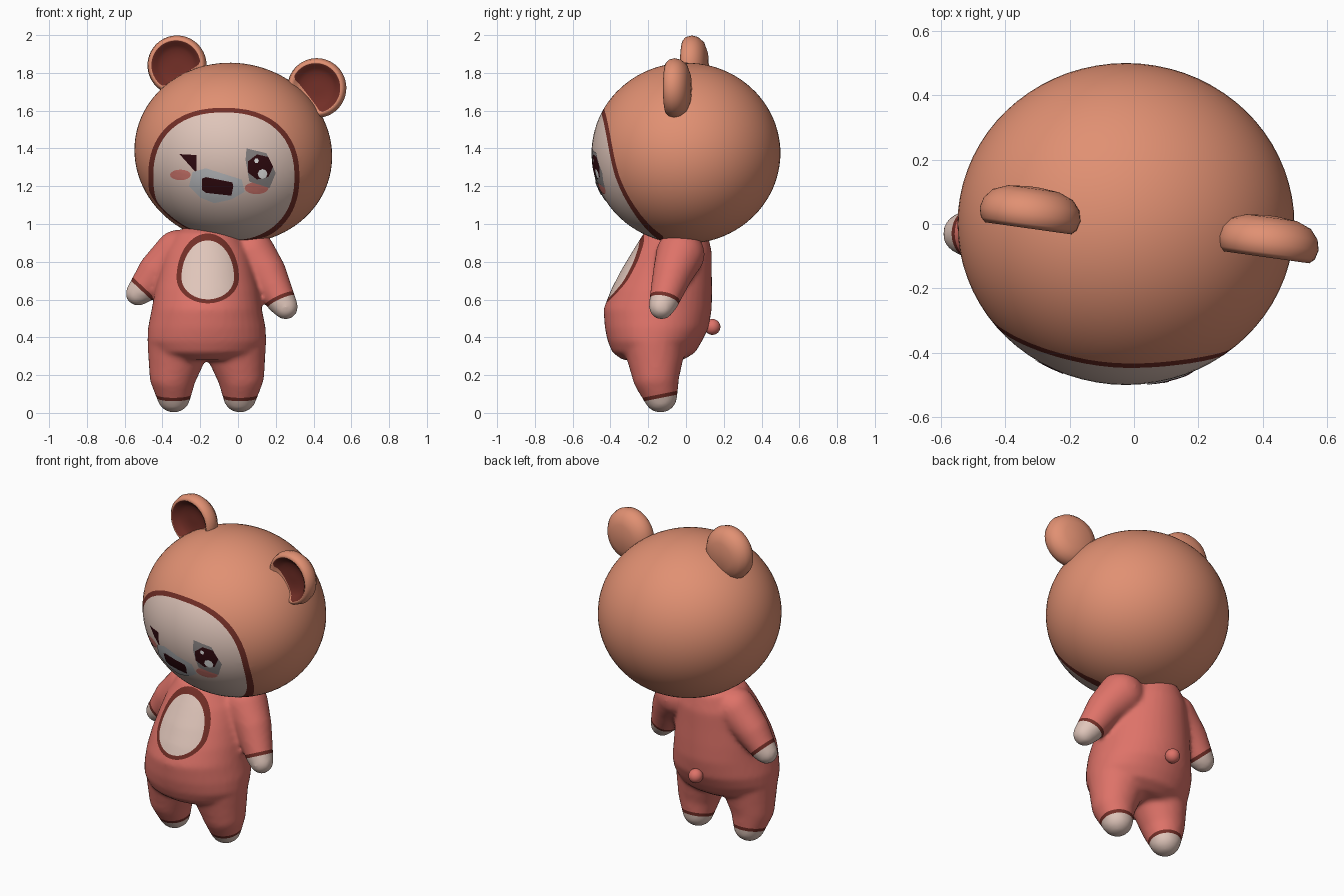
import bpy, bmesh, math
from mathutils import Matrix, Vector
from mathutils.bvhtree import BVHTree

cube = bpy.data.objects.get("Cube")
if cube:
    bpy.data.objects.remove(cube)

COLOURS = {
    "fur": (0.75, 0.28, 0.17), "suit": (0.73, 0.17, 0.14),
    "skin": (0.74, 0.56, 0.49), "trim": (0.17, 0.028, 0.02),
    "dark": (0.03, 0.003, 0.005), "blush": (0.65, 0.19, 0.16),
    "muzzle_grey": (0.50, 0.51, 0.53), "eye_grey": (0.25, 0.23, 0.23),
    "white": (0.85, 0.85, 0.85),
}
NAMES = list(COLOURS)
MATS = []
for name, rgb in COLOURS.items():
    m = bpy.data.materials.new(name)
    m.use_nodes = True
    m.diffuse_color = (*rgb, 1)
    bsdf = next(n for n in m.node_tree.nodes if n.type == 'BSDF_PRINCIPLED')
    bsdf.inputs["Base Color"].default_value = (*rgb, 1)
    bsdf.inputs["Roughness"].default_value = 0.8
    MATS.append(m)


def finish(bm, name, colour=None):
    """Turn a bmesh into a smooth object; colour paints all of its faces."""
    if colour:
        for f in bm.faces:
            f.material_index = NAMES.index(colour)
    me = bpy.data.meshes.new(name)
    bm.to_mesh(me)
    bm.free()
    for m in MATS:
        me.materials.append(m)
    me.shade_smooth()
    ob = bpy.data.objects.new(name, me)
    bpy.context.collection.objects.link(ob)
    return ob


def loft(bm, rings):
    """Join rings of points with quads and cap both ends."""
    vs = [[bm.verts.new(p) for p in ring] for ring in rings]
    n = len(vs[0])
    for a, b in zip(vs, vs[1:]):
        for i in range(n):
            j = (i + 1) % n
            bm.faces.new((a[i], a[j], b[j], b[i]))
    return vs


def cut(bm, inside, colour):
    """Cut the mesh along inside(p) = 0 and colour the negative side."""
    val = {v: inside(v.co) for v in bm.verts}
    fresh = []
    for e in [e for e in bm.edges if (val[e.verts[0]] < 0) != (val[e.verts[1]] < 0)]:
        a, b = e.verts
        t = val[a] / (val[a] - val[b])
        v = bmesh.utils.edge_split(e, a, min(max(t, 0.02), 0.98))[1]
        val[v] = 0
        fresh.append(v)
    if fresh:
        bmesh.ops.connect_verts(bm, verts=fresh)
    for f in bm.faces:
        if sum(val[v] for v in f.verts) < 0:
            f.material_index = NAMES.index(colour)


def circle(n):
    return [(math.cos(math.tau * i / n), math.sin(math.tau * i / n)) for i in range(n)]


# Head with bordered face
HEAD = Vector((-0.025, 0, 1.375))
bm = bmesh.new()
bmesh.ops.create_uvsphere(
    bm, u_segments=72, v_segments=48, radius=1,
    matrix=Matrix.Translation(HEAD) @ Matrix.Rotation(0.19, 4, 'Y')
    @ Matrix.Diagonal((0.525, 0.5, 0.477, 1)))
surface = BVHTree.FromBMesh(bm)


def face_area(p, margin=0):
    u, v = abs(p.x + 0.075) / 0.40, abs(p.z - 1.25) / 0.365
    d = ((u ** 2.3 + v ** 2.3) ** (1 / 2.3) - 1) * 0.38
    return max(d, p.y + 0.12) + margin


cut(bm, face_area, "trim")
cut(bm, lambda p: face_area(p, 0.025), "skin")
finish(bm, "head")


# Painted face details: thin plates that follow the head
def plate(name, colour, outline, lift):
    pts = []
    for (ax, az), (bx, bz) in zip(outline, outline[1:] + outline[:1]):
        pts += [(ax, az), ((ax + bx) / 2, (az + bz) / 2)]
    cx = sum(p[0] for p in pts) / len(pts)
    cz = sum(p[1] for p in pts) / len(pts)
    rings = []
    for s in (0.25, 0.5, 0.75, 1):
        ring = []
        for x, z in pts:
            x, z = cx + (x - cx) * s, cz + (z - cz) * s
            hit = surface.ray_cast(Vector((x, -2, z)), Vector((0, 1, 0)))[0]
            ring.append((x, hit.y - lift, z))
        rings.append(ring)
    bm = bmesh.new()
    vs = loft(bm, rings)
    bm.faces.new(vs[0])
    bm.normal_update()
    for f in bm.faces:
        if f.normal.y > 0:
            f.normal_flip()
    finish(bm, name, colour)


def oval(x, z, rx, rz, n=16):
    return [(x + rx * c, z + rz * s) for c, s in circle(n)]


plate("right_wink", "dark", [(-0.31, 1.37), (-0.22, 1.365), (-0.22, 1.27)], 0.003)
plate("right_blush", "blush", oval(-0.305, 1.26, 0.055, 0.028), 0.002)
plate("left_blush", "blush", oval(0.098, 1.19, 0.063, 0.032), 0.002)
plate("left_eye_backing", "eye_grey", [(0.045, 1.40), (0.15, 1.375), (0.20, 1.27),
      (0.167, 1.19), (0.06, 1.225), (0.04, 1.34)], 0.004)
plate("left_iris", "dark", oval(0.116, 1.302, 0.07, 0.068, 7), 0.006)
plate("left_glint", "white", oval(0.13, 1.265, 0.026, 0.026, 8), 0.008)
plate("left_small_glint", "white", oval(0.098, 1.335, 0.013, 0.013, 6), 0.008)
plate("muzzle", "muzzle_grey", [(-0.24, 1.275), (-0.17, 1.295), (0.02, 1.235), (0.035, 1.17),
      (-0.035, 1.13), (-0.125, 1.11), (-0.20, 1.14), (-0.26, 1.20)], 0.004)
plate("nose", "dark", [(-0.19, 1.24), (-0.17, 1.248), (-0.03, 1.22), (-0.025, 1.20),
      (-0.035, 1.15), (-0.17, 1.165), (-0.19, 1.18)], 0.007)

# Ears: lathed cups with a bordered inner patch
EAR = [(0.015, 0.066), (0.08, 0.06), (0.125, 0.042), (0.15, 0.012), (0.158, -0.02),
       (0.15, -0.05), (0.135, -0.064), (0.12, -0.055), (0.105, -0.038), (0.085, -0.028),
       (0.06, -0.022), (0.035, -0.02), (0.015, -0.02)]


def ear_area(p, margin=0):
    return max(math.hypot(p.x, p.z) - 0.131, -0.06 - p.z, p.y + 0.005) + margin


for name, centre, lean in (("right_ear", (-0.32, 0.05, 1.84), -32),
                           ("left_ear", (0.42, -0.04, 1.72), 52)):
    bm = bmesh.new()
    vs = loft(bm, [[(r * c, y, r * s) for c, s in circle(48)] for r, y in EAR])
    bm.faces.new(vs[0])
    bm.faces.new(vs[-1])
    bmesh.ops.recalc_face_normals(bm, faces=bm.faces)
    cut(bm, ear_area, "trim")
    cut(bm, lambda p: ear_area(p, 0.028), "skin")
    bm.transform(Matrix.Translation(centre) @ Matrix.Rotation(math.radians(-8), 4, 'Z')
                 @ Matrix.Rotation(math.radians(lean), 4, 'Y'))
    finish(bm, name)

# Body: torso loft and tapered limbs melted into one skin
MID = -0.165
TORSO = [(0.28, 0.20, -0.175, 0.16), (0.32, 0.285, -0.17, 0.22), (0.38, 0.315, -0.165, 0.25),
         (0.45, 0.312, -0.155, 0.275), (0.55, 0.292, -0.15, 0.287), (0.65, 0.275, -0.13, 0.268),
         (0.75, 0.25, -0.105, 0.242), (0.85, 0.225, -0.075, 0.212), (0.95, 0.17, -0.055, 0.17),
         (1.0, 0.08, -0.05, 0.08)]
bm = bmesh.new()
vs = loft(bm, [[(MID + rx * c, y + ry * s, z) for c, s in circle(40)] for z, rx, y, ry in TORSO])
bm.faces.new(vs[0])
bm.faces.new(vs[-1])
bmesh.ops.recalc_face_normals(bm, faces=bm.faces)


def limb(*stations):
    for a, b in zip(stations, stations[1:]):
        for i in range(9):
            x, y, z, r = Vector(a).lerp(Vector(b), i / 8)
            bmesh.ops.create_icosphere(bm, subdivisions=3, radius=r,
                                       matrix=Matrix.Translation((x, y, z)))


for side in (-1, 1):
    limb((MID + side * 0.15, -0.165, 0.36, 0.165), (MID + side * 0.18, -0.16, 0.2, 0.125),
         (MID + side * 0.175, -0.135, 0.09, 0.09))
limb((0.07, -0.03, 0.84, 0.13), (0.15, -0.07, 0.74, 0.107),
     (0.225, -0.115, 0.6, 0.08), (0.252, -0.13, 0.56, 0.067))
limb((-0.32, -0.03, 0.85, 0.12), (-0.43, -0.03, 0.75, 0.1),
     (-0.505, -0.03, 0.655, 0.077), (-0.53, -0.03, 0.632, 0.066))
body = finish(bm, "body")
remesh = body.modifiers.new("melt", 'REMESH')
remesh.mode = 'VOXEL'
remesh.voxel_size = 0.014
soften = body.modifiers.new("soften", 'SMOOTH')
soften.iterations = 8
melted = bpy.data.meshes.new_from_object(
    body.evaluated_get(bpy.context.evaluated_depsgraph_get()))
bpy.data.objects.remove(body)
bm = bmesh.new()
bm.from_mesh(melted)
for f in bm.faces:
    f.material_index = NAMES.index("suit")


# Belly patch, cuffs, hands and feet painted onto the body
def belly_area(p, margin=0):
    u = (p.x + 0.16) / 0.165
    v = (p.z - 0.715) / (0.135 if p.z < 0.715 else 0.235)
    return max((math.hypot(u, v) - 1) * 0.16, p.y + 0.1) + margin


def foot_area(p, margin=0):
    return p.z - 0.10 - 0.2 * (p.y + 0.13) + margin


def hand_area(p, wrist, axis, centre, reach, margin=0):
    return max(margin - (p - Vector(wrist)).dot(Vector(axis).normalized()),
               (p - Vector(centre)).length - reach)


cut(bm, belly_area, "trim")
cut(bm, lambda p: belly_area(p, 0.025), "skin")
cut(bm, foot_area, "trim")
cut(bm, lambda p: foot_area(p, 0.02), "skin")
for hand in (((0.218, -0.11, 0.605), (0.4, -0.2, -0.88), (0.245, -0.125, 0.57), 0.115),
             ((-0.497, -0.03, 0.662), (-0.68, 0, -0.73), (-0.525, -0.03, 0.64), 0.1)):
    cut(bm, lambda p: hand_area(p, *hand), "trim")
    cut(bm, lambda p: hand_area(p, *hand, 0.02), "skin")
finish(bm, "body")

# Tail
bm = bmesh.new()
bmesh.ops.create_uvsphere(bm, u_segments=24, v_segments=16, radius=0.042,
                          matrix=Matrix.Translation((MID, 0.14, 0.455)))
finish(bm, "tail", "suit")
